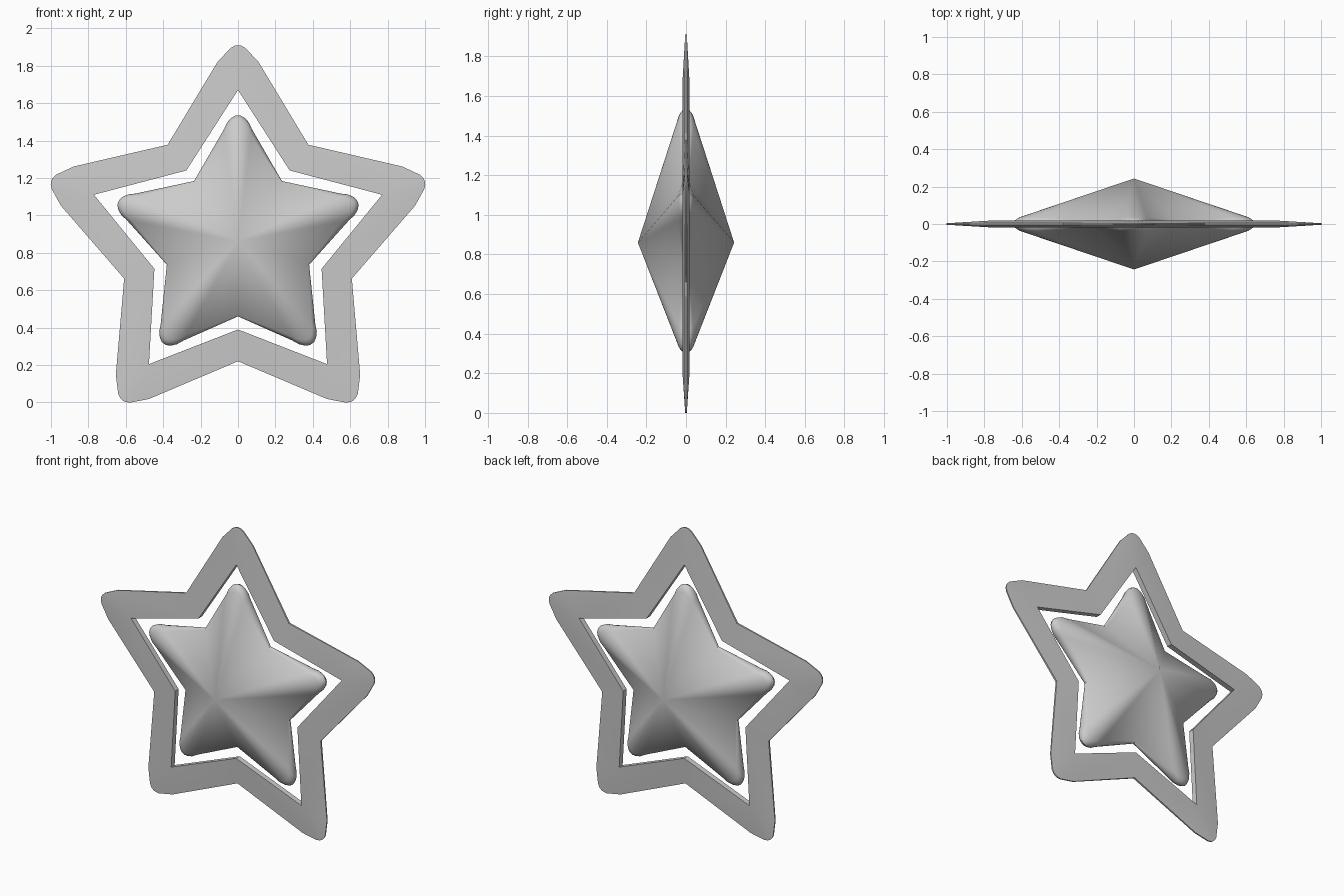
import bpy, bmesh
from math import sin, cos, radians, pi

if "Cube" in bpy.data.objects:
    bpy.data.objects.remove(bpy.data.objects["Cube"])

CZ = 0.86  # height of the star centre


def star_loop(half_tip, notch, y_tip, y_notch):
    """Closed star outline: each arm runs right side, point, left side, then notch."""
    arm = [(-w, a) for w, a in half_tip if w > 0]
    arm = [(w, a) for w, a in half_tip] + [p for p in reversed(arm)]
    pts = []
    for k in range(5):
        t = radians(72 * k)
        for w, a in arm:
            pts.append((w * cos(t) - a * sin(t), y_tip, CZ + w * sin(t) + a * cos(t)))
        n = t + pi / 5
        pts.append((-notch * sin(n), y_notch, CZ + notch * cos(n)))
    return pts


def finish(name, bm, angle):
    bmesh.ops.remove_doubles(bm, verts=bm.verts, dist=1e-5)
    bmesh.ops.recalc_face_normals(bm, faces=bm.faces)
    me = bpy.data.meshes.new(name)
    bm.to_mesh(me)
    bm.free()
    ob = bpy.data.objects.new(name, me)
    bpy.context.collection.objects.link(ob)
    bpy.ops.object.select_all(action='DESELECT')
    ob.select_set(True)
    bpy.context.view_layer.objects.active = ob
    bpy.ops.object.shade_smooth_by_angle(angle=radians(angle))


def strip(bm, la, lb):
    n = len(la)
    for i in range(n):
        j = (i + 1) % n
        bm.faces.new((la[i], la[j], lb[j], lb[i]))


# Inner faceted star: rounded arm tips, thin rim, apex on both sides
tip = [(0.075, 0.60), (0.058, 0.637), (0.035, 0.662), (0.015, 0.673), (0, 0.675)]
bm = bmesh.new()
for side in (-1, 1):
    prev = None
    for s, sn, yt, yn in ((1, 1, 0, 0), (0.99, 0.998, 0.017, 0.005),
                          (0.972, 0.995, 0.028, 0.008), (0.945, 0.985, 0.037, 0.012)):
        scaled = [(w * s, a * s) for w, a in tip]
        loop = [bm.verts.new(p) for p in star_loop(scaled, 0.40 * sn, side * yt, side * yn)]
        if prev:
            strip(bm, prev, loop)
        prev = loop
    apex = bm.verts.new((0, side * 0.243, CZ))
    for i in range(len(prev)):
        bm.faces.new((prev[i], prev[(i + 1) % len(prev)], apex))
finish("inner_star", bm, 32)

# Outer star frame: sharp inner opening, blunt tips, thinning to its outer edge
outer_tip = [(0.11, 0.96), (0.04, 1.035), (0.018, 1.047), (0, 1.05)]
bm = bmesh.new()
rings = []
for side in (-1, 1):
    out = [bm.verts.new(p) for p in star_loop(outer_tip, 0.64, side * 0.004, side * 0.006)]
    inn = [bm.verts.new(p) for p in star_loop([(0, 0.81)], 0.47, side * 0.018, side * 0.018)]
    per = len(out) // 5
    for k in range(5):
        b = k * per
        t, n0, n1 = inn[2 * k], inn[2 * k - 1], inn[2 * k + 1]
        bm.faces.new((n0, out[b - 1], out[b], t))
        for i in range(b, b + per - 2):
            bm.faces.new((t, out[i], out[i + 1]))
        bm.faces.new((t, out[b + per - 2], out[b + per - 1], n1))
    rings.append((out, inn))
strip(bm, rings[0][0], rings[1][0])
strip(bm, rings[0][1], rings[1][1])
finish("outer_star_frame", bm, 30)
